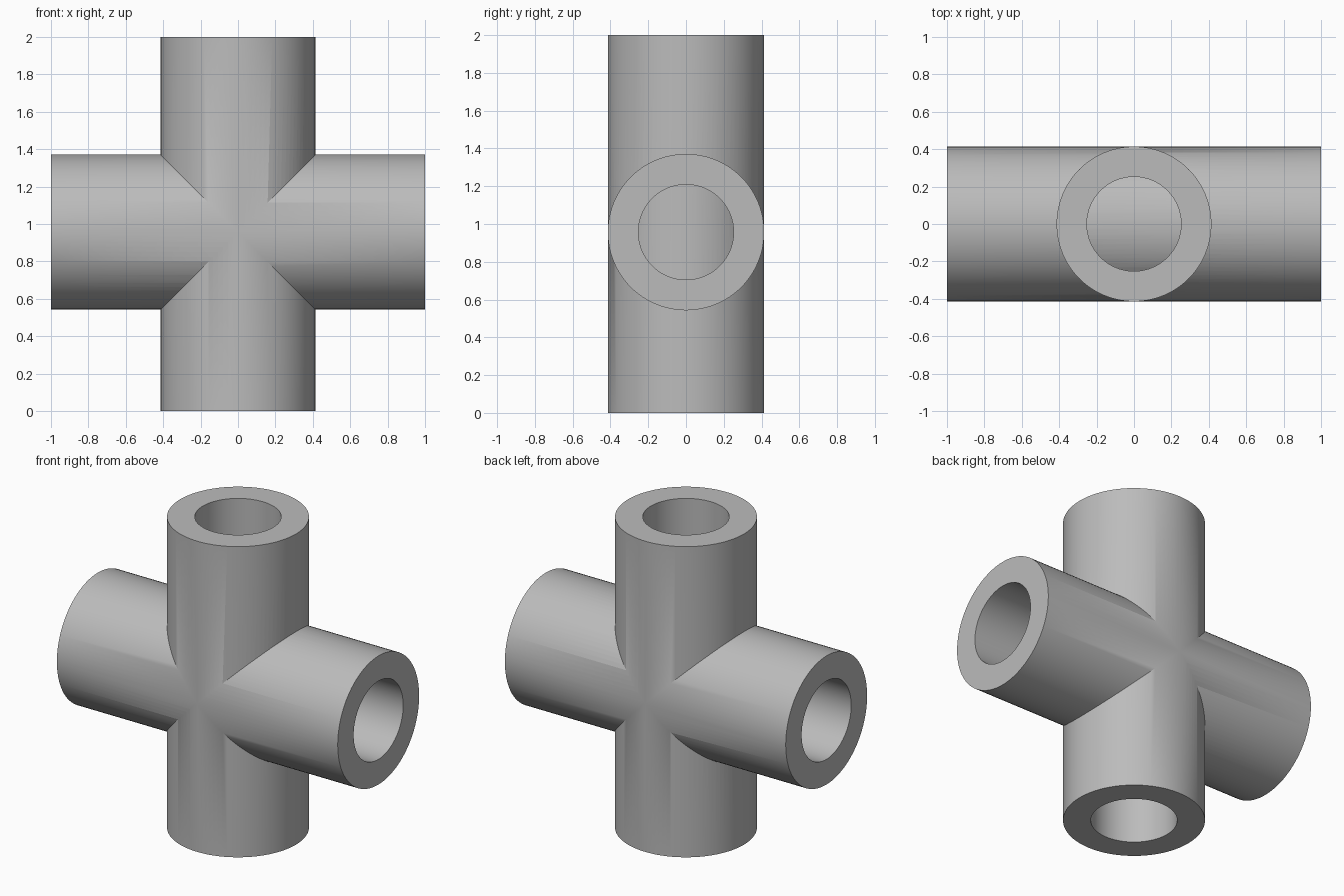
import bpy, bmesh, math
from mathutils import Matrix, Vector

if "Cube" in bpy.data.objects:
    bpy.data.objects.remove(bpy.data.objects["Cube"], do_unlink=True)

OUTER, INNER, HALF = 0.414, 0.252, 1.0
SEGMENTS = 96

grey = bpy.data.materials.new("plain grey")
grey.use_nodes = True
colour = (0.5, 0.5, 0.5, 1)
grey.diffuse_color = colour
grey.node_tree.nodes["Principled BSDF"].inputs["Base Color"].default_value = colour


def tube(name, placement):
    """Spin a rectangular wall section into an open tube."""
    bm = bmesh.new()
    section = [(INNER, -HALF), (OUTER, -HALF), (OUTER, HALF), (INNER, HALF)]
    verts = [bm.verts.new((r, 0, z)) for r, z in section]
    edges = [bm.edges.new((verts[i], verts[(i + 1) % 4])) for i in range(4)]
    bmesh.ops.spin(bm, geom=verts + edges, axis=(0, 0, 1), cent=(0, 0, 0),
                   angle=math.tau, steps=SEGMENTS)
    bmesh.ops.remove_doubles(bm, verts=bm.verts, dist=0.0001)
    bmesh.ops.recalc_face_normals(bm, faces=bm.faces)
    bm.transform(placement)
    mesh = bpy.data.meshes.new(name)
    bm.to_mesh(mesh)
    bm.free()
    mesh.materials.append(grey)
    obj = bpy.data.objects.new(name, mesh)
    bpy.context.collection.objects.link(obj)
    return obj


# Upright tube, and a level tube crossing just below its middle
fitting = tube("cross_pipe", Matrix.Translation((0, 0, HALF)))
level = tube("level_pipe", Matrix.Translation((0, 0, 0.957)) @ Matrix.Rotation(math.pi / 2, 4, "Y"))

# Weld both tubes into one fitting; each tube's wall closes the other's bore
join = fitting.modifiers.new("join", "BOOLEAN")
join.operation = "UNION"
join.solver = "EXACT"
join.object = level
bpy.ops.object.select_all(action="DESELECT")
fitting.select_set(True)
bpy.context.view_layer.objects.active = fitting
bpy.ops.object.modifier_apply(modifier=join.name)
bpy.data.objects.remove(level, do_unlink=True)
bpy.ops.object.shade_smooth_by_angle(angle=math.radians(30))
